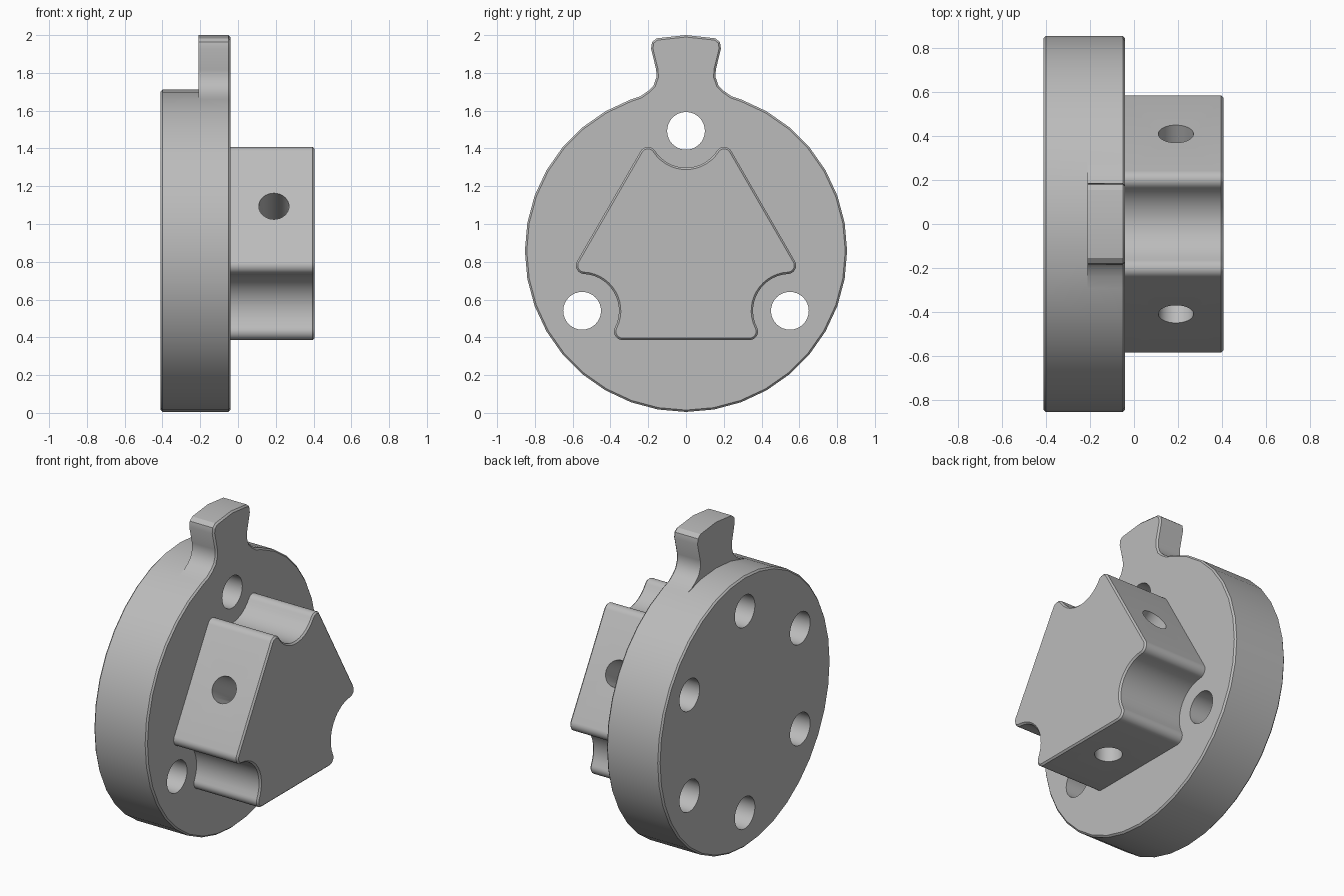
import bpy, bmesh, math
from mathutils import Vector, Matrix

cube = bpy.data.objects.get("Cube")
if cube:
    bpy.data.objects.remove(cube, do_unlink=True)

AXIS_Z = 0.858      # height of the disc axis
RADIUS = 0.853
BOLT_R = 0.635      # bolt circle radius
BACK, STEP, FACE, TIP = -0.41, -0.21, -0.04, 0.405

grey = bpy.data.materials.new("machined_grey")
grey.use_nodes = True
grey.diffuse_color = (0.5, 0.5, 0.5, 1)
grey.node_tree.nodes["Principled BSDF"].inputs["Base Color"].default_value = (0.5, 0.5, 0.5, 1)


def polar(r, deg, centre=(0, 0)):
    a = math.radians(deg)
    return Vector((centre[0] + r * math.cos(a), centre[1] + r * math.sin(a)))


def arc(centre, r, start, end, steps):
    return [polar(r, start + (end - start) * i / steps, centre) for i in range(steps + 1)]


def inset(outline, d):
    """Shrink a counter-clockwise outline by d with mitred corners."""
    result = []
    for i, p in enumerate(outline):
        a = (p - outline[i - 1]).normalized()
        b = (outline[(i + 1) % len(outline)] - p).normalized()
        n = Vector((-a.y - b.y, a.x + b.x)).normalized()
        result.append(p + n * d / max(0.5, n.dot(Vector((-a.y, a.x)))))
    return result


def prism(name, outline, sections):
    """Extrude a (y, z) outline along x; sections are (x, inset) pairs."""
    bm = bmesh.new()
    rings = []
    for x, d in sections:
        pts = inset(outline, d) if d else outline
        rings.append([bm.verts.new((x, p.x, p.y + AXIS_Z)) for p in pts])
    for lo, hi in zip(rings, rings[1:]):
        for i in range(len(lo)):
            j = (i + 1) % len(lo)
            bm.faces.new((lo[i], lo[j], hi[j], hi[i]))
    bm.faces.new(rings[0][::-1])
    bm.faces.new(rings[-1])
    bmesh.ops.recalc_face_normals(bm, faces=bm.faces)
    mesh = bpy.data.meshes.new(name)
    bm.to_mesh(mesh)
    bm.free()
    mesh.materials.append(grey)
    obj = bpy.data.objects.new(name, mesh)
    bpy.context.collection.objects.link(obj)
    return obj


def activate(obj):
    bpy.ops.object.select_all(action='DESELECT')
    obj.select_set(True)
    bpy.context.view_layer.objects.active = obj


def combine(target, tool, operation):
    mod = target.modifiers.new(operation, 'BOOLEAN')
    mod.object, mod.operation, mod.solver = tool, operation, 'EXACT'
    activate(target)
    bpy.ops.object.modifier_apply(modifier=mod.name)
    bpy.data.objects.remove(tool, do_unlink=True)


# Flange: full disc at the back, disc with tab at the front
flange = prism("flange", arc((0, 0), RADIUS, 0, 350, 35),
               [(BACK, 0.01), (BACK + 0.01, 0), (STEP, 0)])

half_tab = [(0.24, 0.819), (0.2, 0.847), (0.172, 0.875), (0.156, 0.92), (0.158, 0.96),
            (0.185, 1.07), (0.18, 1.105), (0.155, 1.125)]
tab = [Vector(p) for p in half_tab]
tab_outline = tab + [Vector((0, 1.142))] + [Vector((-p.x, p.y)) for p in reversed(tab)]
front = prism("flange_front", arc((0, 0), RADIUS, 110, 430, 32) + tab_outline,
              [(STEP, 0), (FACE - 0.01, 0), (FACE, 0.01)])
combine(flange, front, 'UNION')

# Bolt holes: three through holes alternating with three blind ones
for k in range(6):
    end = FACE + 0.1 if k % 2 == 0 else BACK + 0.27
    bore = prism("bore", arc(polar(BOLT_R, 90 + 60 * k), 0.1, 0, 348.75, 31),
                 [(BACK - 0.1, 0), (end, 0)])
    combine(flange, bore, 'DIFFERENCE')

# Boss: triangle with rounded corners scooped out around the through holes
APOTHEM, SCOOP, FILLET = 0.472, 0.195, 0.045
# Fillet centre lies on the offset side line, outside the scoop circle
side = polar(1, 30)
along = polar(1, 120)
hole = Vector((0, BOLT_R))
foot = side * (APOTHEM - FILLET)
gap = (hole - foot).dot(side)
reach = math.sqrt((SCOOP + FILLET) ** 2 - gap ** 2)
centre = foot + along * ((hole - foot).dot(along) - reach)
to_hole = math.degrees(math.atan2(hole.y - centre.y, hole.x - centre.x))

right = arc(centre, FILLET, 30, to_hole, 8)
scoop = arc(hole, SCOOP, to_hole - 180, -to_hole, 14)[1:-1]
left = [Vector((-p.x, p.y)) for p in reversed(right)]
corner = right + scoop + left
boss_outline = []
for k in range(3):
    turn = Matrix.Rotation(math.radians(120 * k), 2)
    boss_outline += [turn @ p for p in corner]
boss = prism("boss", boss_outline, [(FACE - 0.005, 0), (TIP - 0.01, 0), (TIP, 0.01)])

# Radial screw holes through the flat sides, meeting at the axis
for k in range(3):
    d = polar(1, 30 + 120 * k)
    direction = Vector((0, d.x, d.y))
    bpy.ops.mesh.primitive_cylinder_add(
        vertices=32, radius=0.08, depth=0.7,
        location=Vector((0.19, 0, AXIS_Z)) + direction * 0.35,
        rotation=direction.to_track_quat('Z', 'X').to_euler())
    combine(boss, bpy.context.object, 'DIFFERENCE')

for obj in (flange, boss):
    activate(obj)
    bpy.ops.object.shade_smooth_by_angle(angle=math.radians(30))
